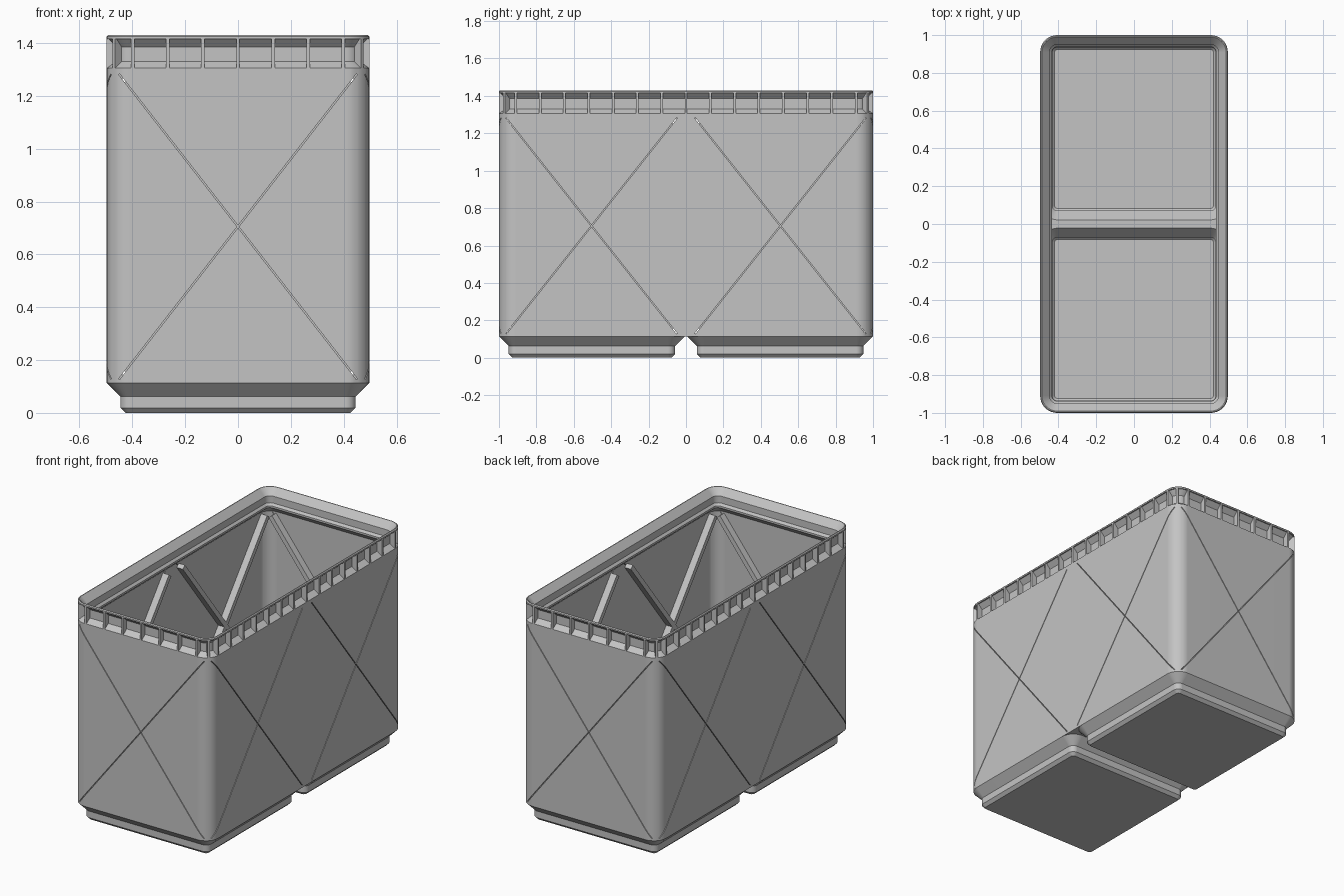
import bpy, bmesh, math
from mathutils import Vector

if "Cube" in bpy.data.objects:
    bpy.data.objects.remove(bpy.data.objects["Cube"])

HX, HY, R = 0.497, 1.0, 0.09      # outer half sizes and corner radius
CELL, PITCH = 0.497, 0.503        # half size and offset of one cell
SEG = 8

grey = bpy.data.materials.new("matte_grey")
grey.diffuse_color = (0.55, 0.55, 0.55, 1)
grey.use_nodes = True
grey.node_tree.nodes["Principled BSDF"].inputs["Base Color"].default_value = grey.diffuse_color


def finish(name, bm):
    bmesh.ops.recalc_face_normals(bm, faces=bm.faces)
    me = bpy.data.meshes.new(name)
    bm.to_mesh(me)
    bm.free()
    me.materials.append(grey)
    ob = bpy.data.objects.new(name, me)
    bpy.context.collection.objects.link(ob)
    return ob


def rounded_loop(bm, hx, hy, r, z, cy=0.0):
    verts = []
    for k, (sx, sy) in enumerate(((1, 1), (-1, 1), (-1, -1), (1, -1))):
        for i in range(SEG + 1):
            a = math.pi / 2 * (k + i / SEG)
            verts.append(bm.verts.new((sx * (hx - r) + r * math.cos(a),
                                       cy + sy * (hy - r) + r * math.sin(a), z)))
    return verts


def bridge(bm, a, b):
    n = len(a)
    for i in range(n):
        bm.faces.new((a[i], a[(i + 1) % n], b[(i + 1) % n], b[i]))


def prism(bm, lower, upper):
    a = [bm.verts.new(p) for p in lower]
    b = [bm.verts.new(p) for p in upper]
    bm.faces.new(a)
    bm.faces.new(b)
    bridge(bm, a, b)


def smooth(ob):
    bpy.ops.object.select_all(action='DESELECT')
    ob.select_set(True)
    bpy.context.view_layer.objects.active = ob
    bpy.ops.object.shade_smooth_by_angle(angle=math.radians(25))
    mod = ob.modifiers.new("weighted_normal", 'WEIGHTED_NORMAL')
    mod.keep_sharp = True


# Wall shell with the stacking lip: (inset, height) going round the section
section = [(0, 0.114), (0, 1.305), (0.036, 1.33), (0.036, 1.385), (0.008, 1.415),
           (0, 1.415), (0, 1.424), (0.005, 1.43), (0.010, 1.43), (0.05, 1.387),
           (0.05, 1.342), (0.063, 1.328), (0.063, 1.316), (0.014, 1.272), (0.014, 0.114)]
bm = bmesh.new()
loops = [rounded_loop(bm, HX - d, HY - d, R - d, z) for d, z in section]
for i in range(len(loops)):
    bridge(bm, loops[i], loops[(i + 1) % len(loops)])
wall = finish("wall_and_lip", bm)

# Flat wall panels: panel centre, outward normal, half width of the cross
panels = [(Vector((0, s * HY, 0)), Vector((0, s, 0)), 0.45) for s in (-1, 1)]
panels += [(Vector((s * HX, c * 0.505, 0)), Vector((s, 0, 0)), 0.457)
           for s in (-1, 1) for c in (-1, 1)]
Z_MID, Z_HALF = 0.705, 0.577


def diagonal(bm, panel, lean, scale, width, d0, d1):
    """Bar along one diagonal of a panel, from inset d0 to inset d1."""
    centre, n, half = panel
    u = Vector((-n.y, n.x, 0))
    along = (u * half * lean + Vector((0, 0, Z_HALF))) * scale
    side = along.cross(n).normalized() * width / 2
    mid = centre + Vector((0, 0, Z_MID))
    quad = [mid + along + side, mid + along - side, mid - along - side, mid - along + side]
    prism(bm, [p - n * d0 for p in quad], [p - n * d1 for p in quad])


# Fine slits cut along the diagonals
cutters = []
for lean in (-1, 1):
    bm = bmesh.new()
    for p in panels:
        diagonal(bm, p, lean, 1.0, 0.005, -0.02, 0.02)
    cutter = finish("slit_cutter", bm)
    cutter.hide_render = True
    cutters.append(cutter)
    mod = wall.modifiers.new("slits", 'BOOLEAN')
    mod.operation = 'DIFFERENCE'
    mod.solver = 'EXACT'
    mod.object = cutter
bpy.context.view_layer.update()
deps = bpy.context.evaluated_depsgraph_get()
cut_mesh = bpy.data.meshes.new_from_object(wall.evaluated_get(deps))
wall.modifiers.clear()
wall.data = cut_mesh
for cutter in cutters:
    bpy.data.objects.remove(cutter)
smooth(wall)

# Raised diagonal ribs inside the walls
for lean, name in ((-1, "inner_ribs_left"), (1, "inner_ribs_right")):
    bm = bmesh.new()
    for p in panels:
        diagonal(bm, p, lean, 0.95, 0.03, 0.0125, 0.058)
    finish(name, bm)

# Small posts dividing the pockets under the rim
post = [(0, 1.303), (0.039, 1.328), (0.039, 1.387), (0.010, 1.417), (0, 1.417)]
spots = []
for s in (-1, 1):
    n = Vector((0, s, 0))
    spots += [(Vector((i * 0.133, s * HY, 0)), n) for i in range(-3, 4)]
    n = Vector((s, 0, 0))
    spots += [(Vector((s * HX, i * 0.13, 0)), n) for i in range(-7, 8)]
    for t in (-1, 1):
        n = Vector((s, t, 0)).normalized()
        spots.append((Vector((s * (HX - R), t * (HY - R), 0)) + n * R, n))
bm = bmesh.new()
for pos, n in spots:
    half = Vector((-n.y, n.x, 0)) * 0.0065
    pts = [pos - n * d + Vector((0, 0, z)) for d, z in post]
    prism(bm, [p - half for p in pts], [p + half for p in pts])
finish("rim_posts", bm)

# Hollow feet: (half size, corner radius, height) from outer floor to inner floor
foot = [(0.426, 0.019, 0), (0.445, 0.038, 0.019), (0.445, 0.038, 0.062), (CELL, R, 0.114),
        (0.483, 0.076, 0.13), (0.432, 0.025, 0.07), (0.432, 0.025, 0.026),
        (0.42, 0.013, 0.014)]
for s, name in ((-1, "front_foot"), (1, "back_foot")):
    bm = bmesh.new()
    loops = [rounded_loop(bm, h, h, r, z, s * PITCH) for h, r, z in foot]
    for a, b in zip(loops, loops[1:]):
        bridge(bm, a, b)
    bm.faces.new(loops[0])
    bm.faces.new(loops[-1])
    smooth(finish(name, bm))

# Low ridge joining the two feet, flared at its ends
edge = [(0.487, 0.065), (0.45, 0.03), (0.40, 0.02)]
side = edge + [(-x, y) for x, y in reversed(edge)]
outline = side + [(x, -y) for x, y in reversed(side)]
bm = bmesh.new()
prism(bm, [(x, y, 0.114) for x, y in outline], [(x, y, 0.13) for x, y in outline])
finish("centre_ridge", bm)
